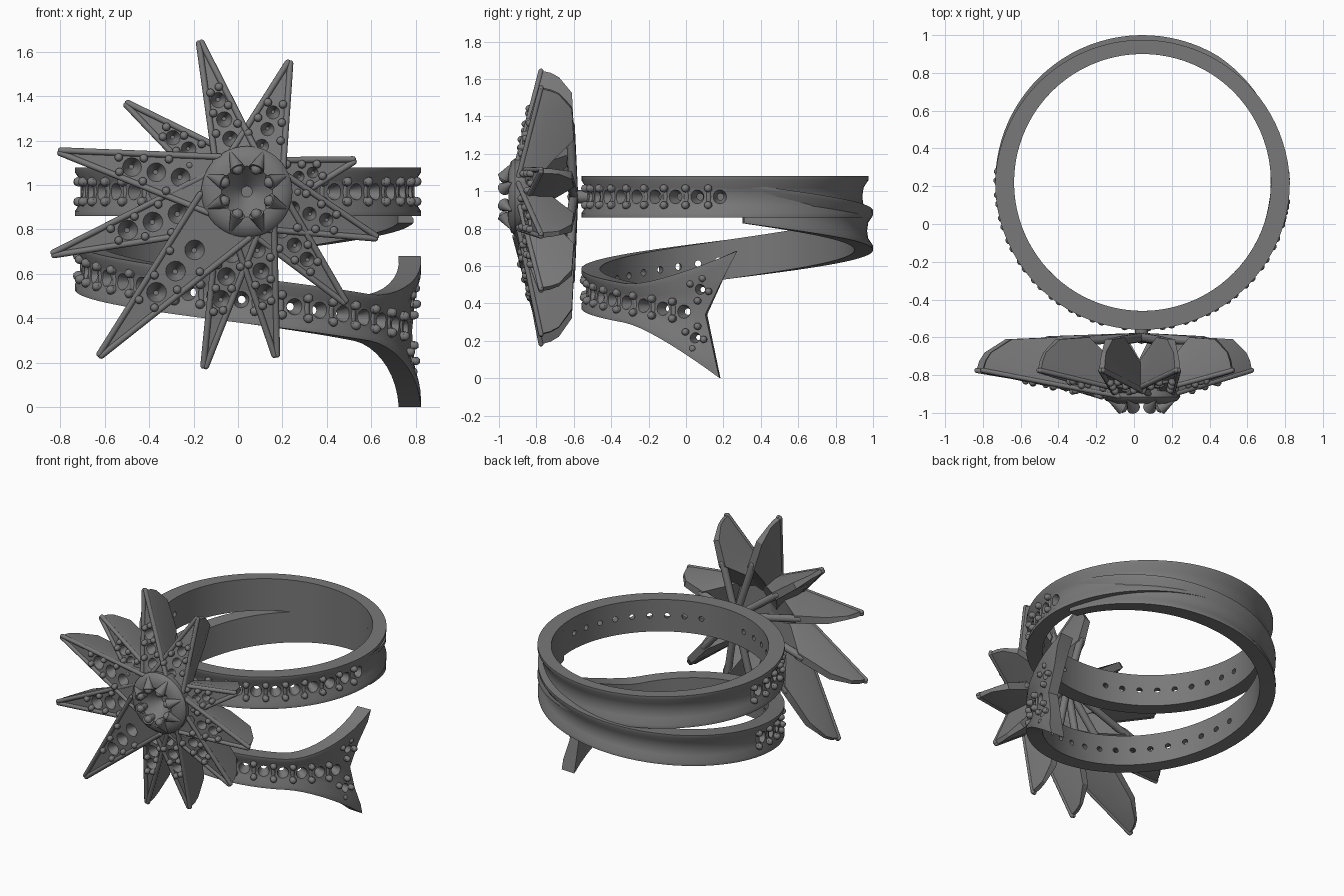
import bpy, bmesh
from math import sin, cos, radians, pi
from mathutils import Vector, Matrix

cube = bpy.data.objects.get("Cube")
if cube:
    bpy.data.objects.remove(cube)

metal = bpy.data.materials.new("grey_metal")
metal.use_nodes = True
GREY = (0.19, 0.19, 0.19, 1)
metal.diffuse_color = GREY
metal.node_tree.nodes["Principled BSDF"].inputs["Base Color"].default_value = GREY


def finish(name, bm, angle=35, cutter=None):
    """Turn a bmesh into a shaded object, optionally drilled by a cutter bmesh."""
    bmesh.ops.recalc_face_normals(bm, faces=bm.faces)
    mesh = bpy.data.meshes.new(name)
    bm.to_mesh(mesh)
    bm.free()
    obj = bpy.data.objects.new(name, mesh)
    bpy.context.collection.objects.link(obj)
    if cutter:
        tool = finish("drill", cutter)
        tool.hide_render = True
        mod = obj.modifiers.new("drill", 'BOOLEAN')
        mod.operation, mod.solver, mod.object = 'DIFFERENCE', 'EXACT', tool
        graph = bpy.context.evaluated_depsgraph_get()
        drilled = bpy.data.meshes.new_from_object(obj.evaluated_get(graph))
        obj.modifiers.clear()
        obj.data = drilled
        bpy.data.objects.remove(tool)
    obj.data.materials.clear()
    obj.data.materials.append(metal)
    bpy.ops.object.select_all(action='DESELECT')
    obj.select_set(True)
    bpy.context.view_layer.objects.active = obj
    bpy.ops.object.shade_smooth_by_angle(angle=radians(angle))
    return obj


def cone(bm, p, q, r1, r2, seg=12):
    axis = q - p
    m = Matrix.Translation((p + q) / 2) @ axis.to_track_quat('Z', 'Y').to_matrix().to_4x4()
    bmesh.ops.create_cone(bm, cap_ends=True, segments=seg, radius1=r1, radius2=r2,
                          depth=axis.length, matrix=m)


def ball(bm, p, r):
    bmesh.ops.create_icosphere(bm, subdivisions=2, radius=r, matrix=Matrix.Translation(p))


def rod(bm, p, q, r):
    cone(bm, p, q, r, r)
    ball(bm, p, r)
    ball(bm, q, r)


# ---------- bands ----------
OUT, INN = 0.78, 0.68
ACROSS = [-1, -0.8, -0.45, 0, 0.45, 0.8, 1]
DIP = [0, 0, 0.025, 0.032, 0.025, 0, 0]


def polar(a, r, z):
    return Vector((0.045 + r * cos(radians(a)), 0.22 + r * sin(radians(a)), z))


def loop_shape(a):
    """Centre height, half height, outer radius and notch scale of the level band."""
    return 0.97, 0.11, OUT - 0.025 * max(0, sin(radians(a))), 0


def spiral_shape(a):
    s = max(0, (a + 45) / 36)
    z = min(0.48 + 0.155 * (-90 - a) / 90, 0.965)
    sink = min(1, max(0, (-300 - a) / 45))
    return z, 0.105 + 0.235 * s ** 1.8, OUT - 0.03 * sink, s * s


def notch(v):
    """Extra angle of the fin edge: the upper tip reaches further than the lower."""
    return 13 * v if v > 0 else -6 * v


def band(name, shape, angles, seats, closed, extra=()):
    bm, drill, beads = bmesh.new(), bmesh.new(), bmesh.new()
    rings = []
    for a in angles:
        z, h, out, k = shape(a)
        outer = [polar(a + k * notch(v), out - d, z + v * h) for v, d in zip(ACROSS, DIP)]
        inner = [polar(a + k * notch(v), INN, z + v * h) for v in ACROSS]
        rings.append([bm.verts.new(p) for p in outer + inner[::-1]])
    n = len(rings[0])
    pairs = list(zip(rings, rings[1:])) + ([(rings[-1], rings[0])] if closed else [])
    for r, s in pairs:
        for i in range(n):
            j = (i + 1) % n
            bm.faces.new((r[i], r[j], s[j], s[i]))
    if not closed:
        for r in (rings[0], rings[-1]):
            for i in range(n // 2 - 1):
                bm.faces.new((r[i], r[i + 1], r[n - 2 - i], r[n - 1 - i]))
    # drilled stone seats with a pair of bead prongs between neighbours
    for a in seats:
        z = shape(a)[0]
        cone(drill, polar(a, 0.66, z), polar(a, 0.8, z), 0.012, 0.05, 16)
        b = a - 4.65
        z = shape(b)[0]
        for k in (-0.045, 0.045):
            rod(beads, polar(b, 0.74, z + k), polar(b, 0.768, z + k), 0.021)
        rod(beads, polar(b, 0.742, z - 0.045), polar(b, 0.742, z + 0.045), 0.014)
    # smaller seats fanning into the tail fin
    for a, dz in extra:
        z = shape(a)[0] + dz
        cone(drill, polar(a, 0.66, z), polar(a, 0.8, z), 0.01, 0.035, 16)
        for da, k in ((-4, 0.03), (3.5, -0.01), (1, 0.06), (-1, -0.06)):
            rod(beads, polar(a + da, 0.74, z + k), polar(a + da, 0.768, z + k), 0.019)
    finish(name, bm, 35, drill)
    finish(name + "_beads", beads, 60)


band("level_band", loop_shape, range(0, 360, 4),
     [-3 - 9.3 * i for i in range(20) if i not in (9, 10)], True)
band("spiral_band", spiral_shape, [-9 - 4 * i for i in range(87)][::-1],
     [-18 - 9.3 * i for i in range(18)], False, [(-11, 0.13), (-13, -0.13)])

# ---------- star rays ----------
CX, CZ = 0.04, 0.97
# tip x, tip z, half width at the root, set-back
RAYS = [(-0.17, 1.64, 0.1, 0), (0.23, 1.55, 0.12, 0.005), (-0.5, 1.365, 0.1, 0.02),
        (-0.8, 1.15, 0.13, 0), (0.52, 1.11, 0.1, 0.025), (0.62, 0.765, 0.125, 0.005),
        (-0.83, 0.69, 0.13, 0.025), (0.48, 0.475, 0.11, 0.015), (0.17, 0.235, 0.1, 0.005),
        (-0.15, 0.185, 0.1, 0.02), (-0.62, 0.235, 0.15, 0)]
rims, keels, prongs = bmesh.new(), bmesh.new(), bmesh.new()

for num, (tx, tz, root, back) in enumerate(RAYS):
    d = Vector((tx - CX, 0, tz - CZ))
    L = d.length
    d.normalize()
    side = Vector((d.z, 0, -d.x))

    def at(r, s, y):
        return Vector((CX, y, CZ)) + d * r + side * s

    def width(r):
        return 0.014 + (root - 0.014) * (L - r) / (L - 0.2)

    def front(r):
        return -0.94 + back + (0.165 - back) * r / L

    # body: a plate near the hub that deepens into a keel toward the slanted tip
    body, drill, rows = bmesh.new(), bmesh.new(), []
    for r, rb, wb, yb in ((0.13, 0.13, width(0.13) * 0.9, -0.8),
                          (0.36 * L, 0.36 * L, width(0.36 * L) * 0.7, -0.72),
                          (0.54 * L, 0.54 * L, 0.026, -0.6),
                          (0.82 * L, 0.82 * L, 0.022, -0.61), (L, 0.95 * L, 0.012, -0.68)):
        w, y, rm = width(r), front(r), (2 * r + rb) / 3
        rows.append([body.verts.new(p) for p in
                     (at(r, -w, y), at(r, w, y), at(rm, w, y + 0.05),
                      at(rb, wb, yb), at(rb, -wb, yb), at(rm, -w, y + 0.05))])
    for p, q in zip(rows, rows[1:]):
        for i in range(6):
            j = (i + 1) % 6
            body.faces.new((p[i], p[j], q[j], q[i]))
    body.faces.new(rows[0])
    body.faces.new(rows[-1])
    # stone seats and beads along the ray
    for f in (0.36, 0.49, 0.62):
        r = f * L
        c = min(0.045, width(r) * 0.72, 0.05 * L)
        y = front(r)
        cone(drill, at(r, 0, y - 0.02), at(r, 0, y + 0.07), c * 1.2, c * 0.25, 16)
        for k in (-1, 1):
            rp = r + (0.065 + 0.01 * k) * L
            s = k * max(0.012, width(rp) - 0.03)
            rod(prongs, at(rp, s, front(rp)), at(rp, s, front(rp) - 0.014), 0.019)
    finish("star_ray_%d" % (num + 1), body, 30, drill)
    # raised rim and the strut behind
    for k in (-1, 1):
        rod(rims, at(0.15, k * (width(0.15) - 0.01), front(0.15)),
            at(L, k * 0.006, front(L)), 0.014)
    rod(keels, at(0, 0, -0.6), at(0.57 * L, 0, -0.618), 0.024)

finish("star_rims", rims, 60)
finish("star_struts", keels, 60)
finish("star_beads", prongs, 60)

# ---------- central setting ----------
cup = bmesh.new()
profile = [(0, -0.8), (0.17, -0.8), (0.2, -0.84), (0.205, -0.915), (0.19, -0.935),
           (0.15, -0.95), (0.115, -0.95), (0.09, -0.92), (0.025, -0.85), (0, -0.85)]
verts = [cup.verts.new((CX + r, y, CZ)) for r, y in profile]
edges = [cup.edges.new(e) for e in zip(verts, verts[1:])]
bmesh.ops.spin(cup, geom=verts + edges, cent=(CX, 0, CZ), axis=(0, 1, 0),
               angle=2 * pi, steps=48)
bmesh.ops.remove_doubles(cup, verts=cup.verts, dist=0.0005)
finish("stone_cup", cup, 40)

claws = bmesh.new()
for i in range(8):
    t = (i + 0.5) * pi / 4
    d = Vector((cos(t), 0, sin(t)))
    hub = Vector((CX, 0, CZ))
    tip = hub + d * 0.11 + Vector((0, -0.974, 0))
    cone(claws, tip, hub + d * 0.19 + Vector((0, -0.93, 0)), 0.036, 0.006)
    cone(claws, tip, hub + d * 0.12 + Vector((0, -0.9, 0)), 0.026, 0.026)
    ball(claws, tip, 0.026)
finish("claws", claws, 50)

# post joining the star to the level band
post = bmesh.new()
rod(post, Vector((CX, -0.6, CZ)), Vector((CX, -0.52, CZ)), 0.035)
finish("star_post", post, 50)
